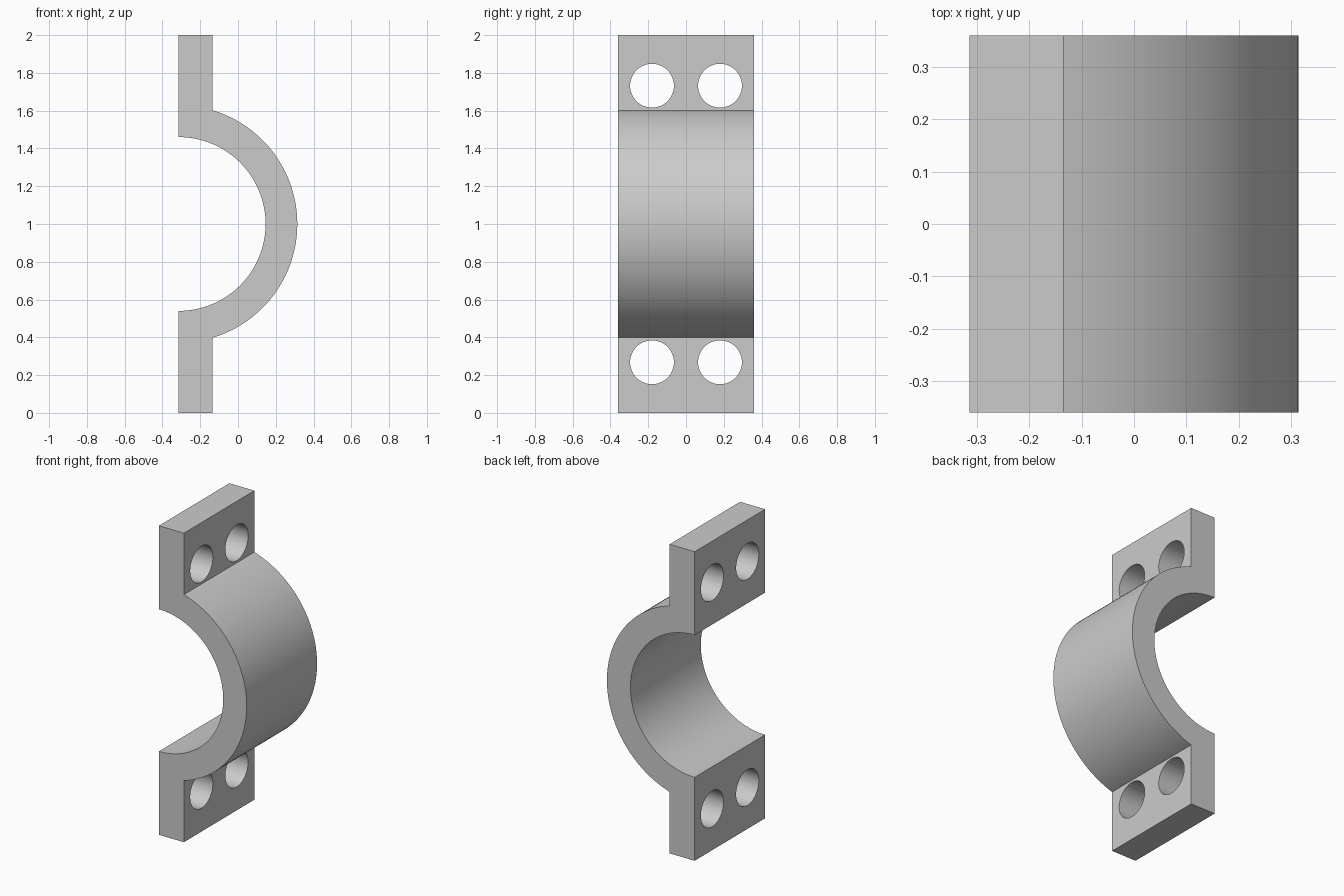
import bpy, bmesh
from math import sin, cos, asin, pi, radians
from mathutils import Matrix, Vector

if "Cube" in bpy.data.objects:
    bpy.data.objects.remove(bpy.data.objects["Cube"])

BACK_X, FLANGE_X = -0.314, -0.135   # flange thickness range
INNER_R, OUTER_R = 0.46, 0.628
HALF_Y, MID_Z = 0.36, 1.0
HOLE_R, HOLE_Y, HOLE_Z = 0.116, 0.18, 0.732
STEPS = 64

steel = bpy.data.materials.new("plain grey metal")
grey = (0.6, 0.6, 0.6, 1)
steel.diffuse_color = grey
steel.use_nodes = True
steel.node_tree.nodes["Principled BSDF"].inputs["Base Color"].default_value = grey


def arc(radius, start, end):
    angles = [start + (end - start) * i / STEPS for i in range(STEPS + 1)]
    return [(BACK_X + radius * cos(a), MID_Z + radius * sin(a)) for a in angles]


def make_object(name, bm):
    bmesh.ops.recalc_face_normals(bm, faces=bm.faces)
    mesh = bpy.data.meshes.new(name)
    bm.to_mesh(mesh)
    bm.free()
    mesh.materials.append(steel)
    obj = bpy.data.objects.new(name, mesh)
    bpy.context.collection.objects.link(obj)
    return obj


# Half clamp: inner arc, top flange, outer arc and bottom flange in one profile
meet = asin((FLANGE_X - BACK_X) / OUTER_R)
profile = arc(INNER_R, -pi / 2, pi / 2)
profile += [(BACK_X, 2 * MID_Z), (FLANGE_X, 2 * MID_Z)]
profile += arc(OUTER_R, pi / 2 - meet, meet - pi / 2)
profile += [(FLANGE_X, 0), (BACK_X, 0)]
bm = bmesh.new()
face = bm.faces.new([bm.verts.new((x, -HALF_Y, z)) for x, z in profile])
side = bmesh.ops.extrude_face_region(bm, geom=[face], use_keep_orig=True)["geom"]
bmesh.ops.translate(bm, vec=Vector((0, 2 * HALF_Y, 0)),
                    verts=[g for g in side if isinstance(g, bmesh.types.BMVert)])
clamp = make_object("half_clamp", bm)

# Bolt holes: two through each flange
bm = bmesh.new()
for y in (-HOLE_Y, HOLE_Y):
    for z in (MID_Z - HOLE_Z, MID_Z + HOLE_Z):
        place = Matrix.Translation(((BACK_X + FLANGE_X) / 2, y, z)) @ Matrix.Rotation(pi / 2, 4, 'Y')
        bmesh.ops.create_cone(bm, cap_ends=True, segments=STEPS, radius1=HOLE_R,
                              radius2=HOLE_R, depth=0.3, matrix=place)
cutter = make_object("bolt_hole_cutter", bm)
cutter.hide_render = True

bpy.ops.object.select_all(action='DESELECT')
clamp.select_set(True)
bpy.context.view_layer.objects.active = clamp
cut = clamp.modifiers.new("bolt_holes", 'BOOLEAN')
cut.operation = 'DIFFERENCE'
cut.solver = 'EXACT'
cut.object = cutter
bpy.ops.object.modifier_apply(modifier=cut.name)
bpy.data.objects.remove(cutter)

# Smooth curved walls, crisp edges
bpy.ops.object.shade_smooth_by_angle(angle=radians(30))
